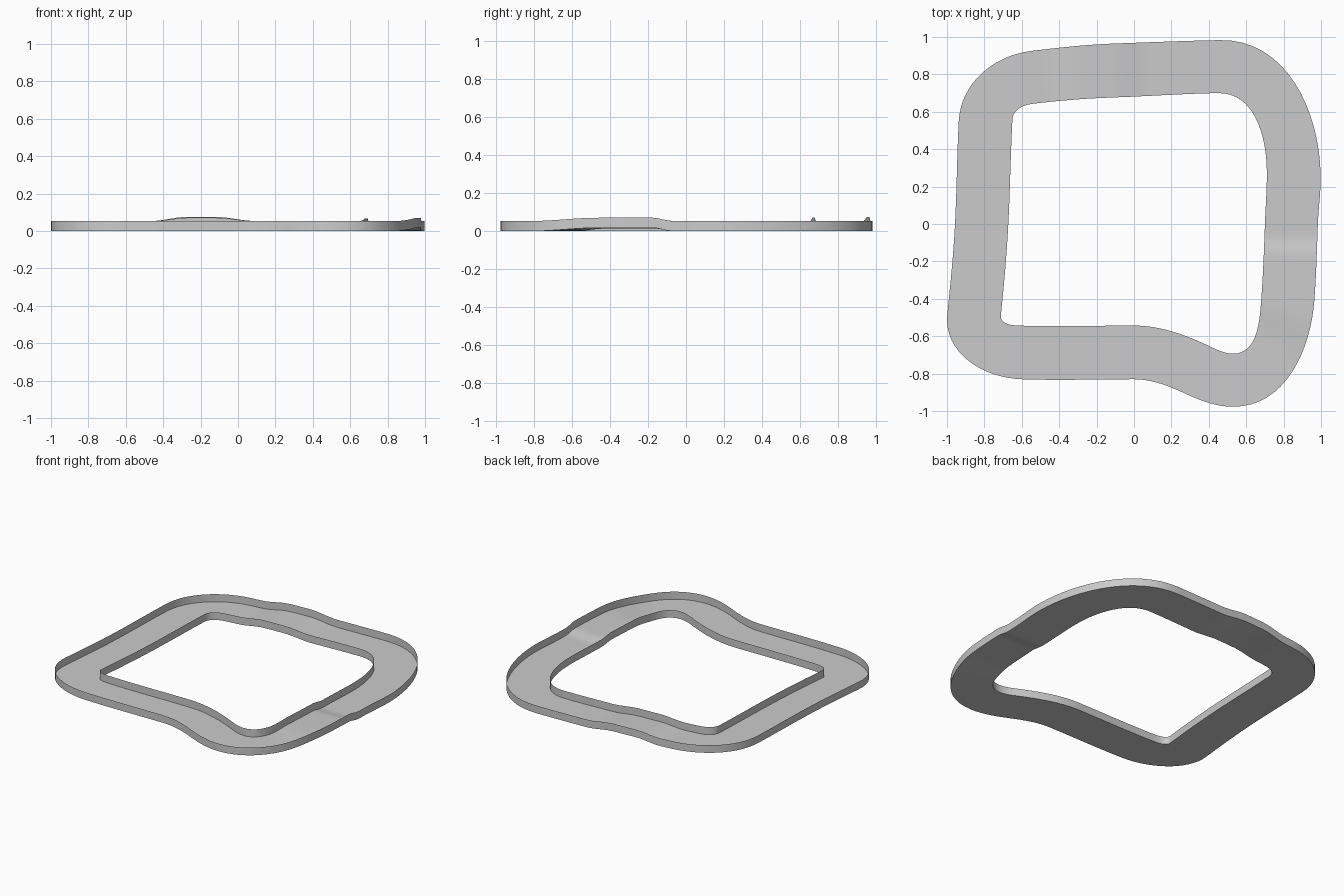
import bpy
import math
from mathutils import Vector
from mathutils.geometry import interpolate_bezier

if "Cube" in bpy.data.objects:
    bpy.data.objects.remove(bpy.data.objects["Cube"])

WALL = 0.053
STEPS = 16

# Loop stations: outer edge xy, inner edge xy, travel direction in degrees
STATIONS = [
    (-0.60, -0.83, -0.62, -0.543, -2),
    (0.00, -0.83, 0.00, -0.543, 0),
    (0.27, -0.905, 0.39, -0.647, -25),
    (0.53, -0.977, 0.53, -0.693, 0),
    (0.965, -0.40, 0.682, -0.38, 86),
    (0.983, 0.00, 0.70, 0.00, 88),
    (0.998, 0.26, 0.71, 0.29, 91),
    (0.46, 0.983, 0.45, 0.70, 181),
    (-0.10, 0.965, -0.10, 0.677, 182),
    (-0.55, 0.925, -0.54, 0.643, 187),
    (-0.937, 0.55, -0.65, 0.56, 267),
    (-0.957, 0.00, -0.672, 0.00, 267),
    (-0.998, -0.48, -0.712, -0.49, 264),
]


def edge_loop(k):
    """Smooth closed edge through the stations (k=0 outer, k=2 inner)."""
    pts = []
    for i, a in enumerate(STATIONS):
        b = STATIONS[(i + 1) % len(STATIONS)]
        p, q = Vector((a[k], a[k + 1], 0)), Vector((b[k], b[k + 1], 0))
        ta, tb = math.radians(a[4]), math.radians(b[4])
        turn = abs((tb - ta + math.pi) % (2 * math.pi) - math.pi)
        h = (q - p).length / (3 * math.cos(turn / 4) ** 2)
        da = Vector((math.cos(ta), math.sin(ta), 0)) * h
        db = Vector((math.cos(tb), math.sin(tb), 0)) * h
        pts += interpolate_bezier(p, p + da, q - db, q, STEPS + 1)[:-1]
    return pts


def ramp(v, a, b):
    t = min(max((v - a) / (b - a), 0), 1)
    return t * t * (3 - 2 * t)


def rise(p):
    """Height of the two humps in the track."""
    if p.y > 0.5:
        return 0.022 * ramp(p.x, -0.46, -0.27) * (1 - ramp(p.x, -0.12, 0.09))
    if p.x > 0.5:
        return 0.017 * ramp(p.y, -0.70, -0.44) * (1 - ramp(p.y, -0.17, -0.07))
    return 0


def strip(name, left, right):
    n = len(left)
    faces = [(i, (i + 1) % n, n + (i + 1) % n, n + i) for i in range(n)]
    mesh = bpy.data.meshes.new(name)
    mesh.from_pydata(left + right, [], faces)
    ob = bpy.data.objects.new(name, mesh)
    bpy.context.collection.objects.link(ob)
    bpy.ops.object.select_all(action='DESELECT')
    ob.select_set(True)
    bpy.context.view_layer.objects.active = ob
    bpy.ops.object.shade_smooth_by_angle(angle=math.radians(30))


outer, inner = edge_loop(0), edge_loop(2)
for o, i in zip(outer, inner):
    hump = rise((o + i) / 2)
    o.z, i.z = hump, hump * 0.8

# Open trough: flat bed with a thin wall on each edge
up = Vector((0, 0, WALL))
strip("track_bed", outer, inner)
strip("outer_wall", [p + up for p in outer][::-1], outer[::-1])
strip("inner_wall", [p + up for p in inner], inner)
